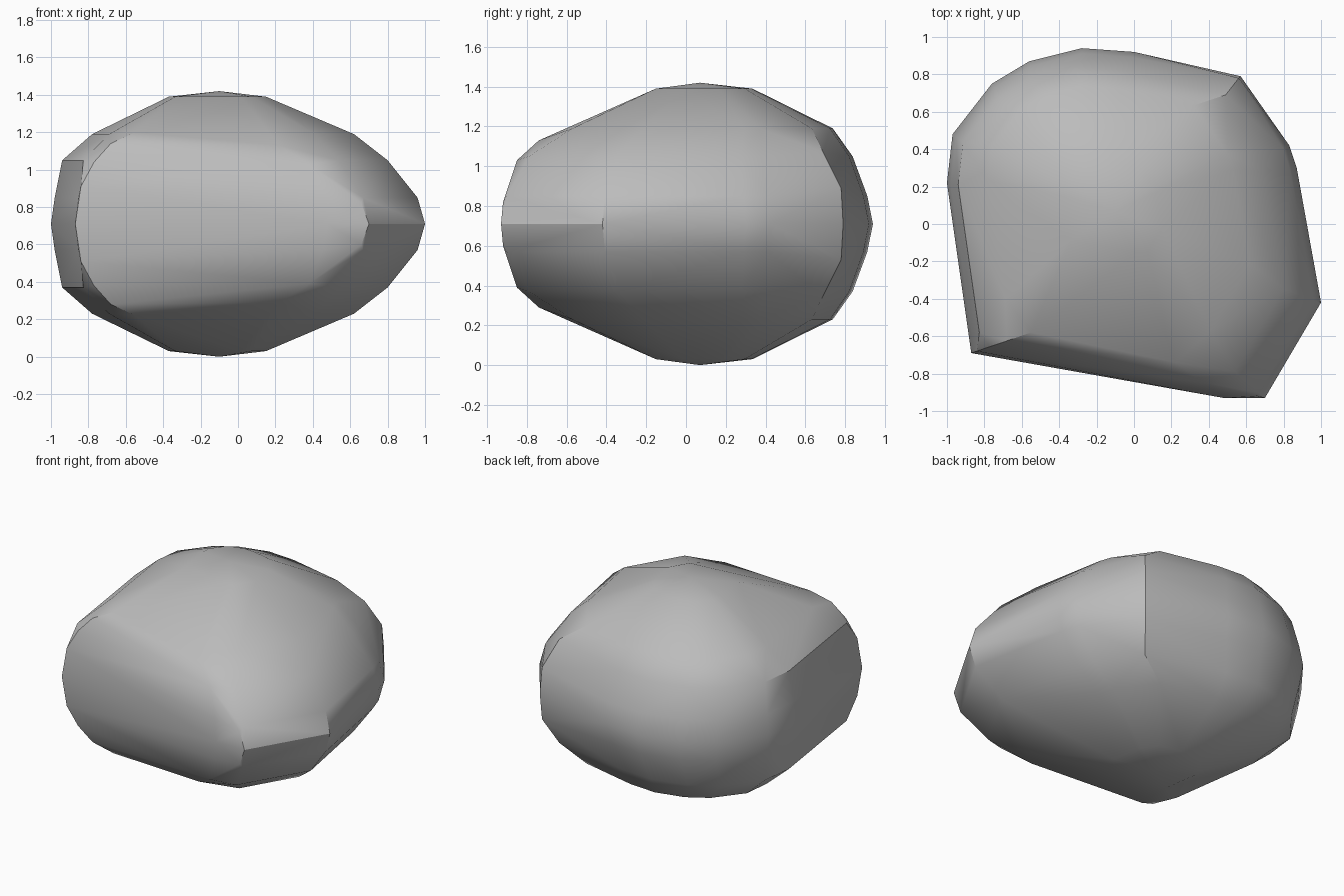
import bpy
import bmesh
import math

default = bpy.data.objects.get("Cube")
if default:
    bpy.data.objects.remove(default, do_unlink=True)

stone = bpy.data.materials.new("stone_grey")
stone.use_nodes = True
colour = (0.5, 0.5, 0.5, 1)
stone.diffuse_color = colour
stone.node_tree.nodes["Principled BSDF"].inputs["Base Color"].default_value = colour

MID = 0.71

# Widest outline of the boulder, seen from above
outline = [(-0.87, -0.69), (-1, 0.22), (-0.97, 0.48), (-0.76, 0.75),
           (-0.56, 0.87), (-0.28, 0.94), (0, 0.92), (0.57, 0.79),
           (0.83, 0.42), (0.87, 0.3), (1, -0.42), (0.7, -0.93), (0.48, -0.93)]

# Levels: height above or below the middle, outline scale, centre shift
levels = [(0, 1, 0, 0), (0.14, 0.97, -0.01, 0), (0.34, 0.87, -0.07, 0.02),
          (0.48, 0.7, -0.08, 0.08), (0.68, 0.26, -0.11, 0.09), (MID, 0, -0.1, 0.07)]

# Edges of the cleaved front and back corners: x, y, distance from the middle
corners = [(-0.84, -0.68, 0.2), (-0.77, -0.655, 0.33), (-0.68, -0.625, 0.43),
           (-0.55, -0.58, 0.49), (0.22, -0.74, 0.42), (0.38, -0.85, 0.32),
           (0.66, -0.92, 0.11), (0.56, 0.78, 0.18), (0.49, 0.69, 0.36)]

bm = bmesh.new()
for side in (1, -1):
    for height, scale, cx, cy in levels:
        if height == 0 and side < 0:
            continue
        for x, y in (outline if scale else [(0, 0)]):
            bm.verts.new((x * scale + cx, y * scale + cy, MID + side * height))
    for x, y, height in corners:
        bm.verts.new((x, y, MID + side * height))

# Wrap the points in one closed skin
hull = bmesh.ops.convex_hull(bm, input=bm.verts)
loose = {g for g in hull["geom_interior"] + hull["geom_unused"]
         if isinstance(g, bmesh.types.BMVert)}
bmesh.ops.delete(bm, geom=list(loose), context="VERTS")
bmesh.ops.recalc_face_normals(bm, faces=bm.faces)

mesh = bpy.data.meshes.new("boulder")
bm.to_mesh(mesh)
bm.free()
mesh.materials.append(stone)
boulder = bpy.data.objects.new("boulder", mesh)
bpy.context.collection.objects.link(boulder)

# Smooth stone with crisp cleaved edges
bpy.ops.object.select_all(action="DESELECT")
boulder.select_set(True)
bpy.context.view_layer.objects.active = boulder
bpy.ops.object.shade_smooth_by_angle(angle=math.radians(32))
